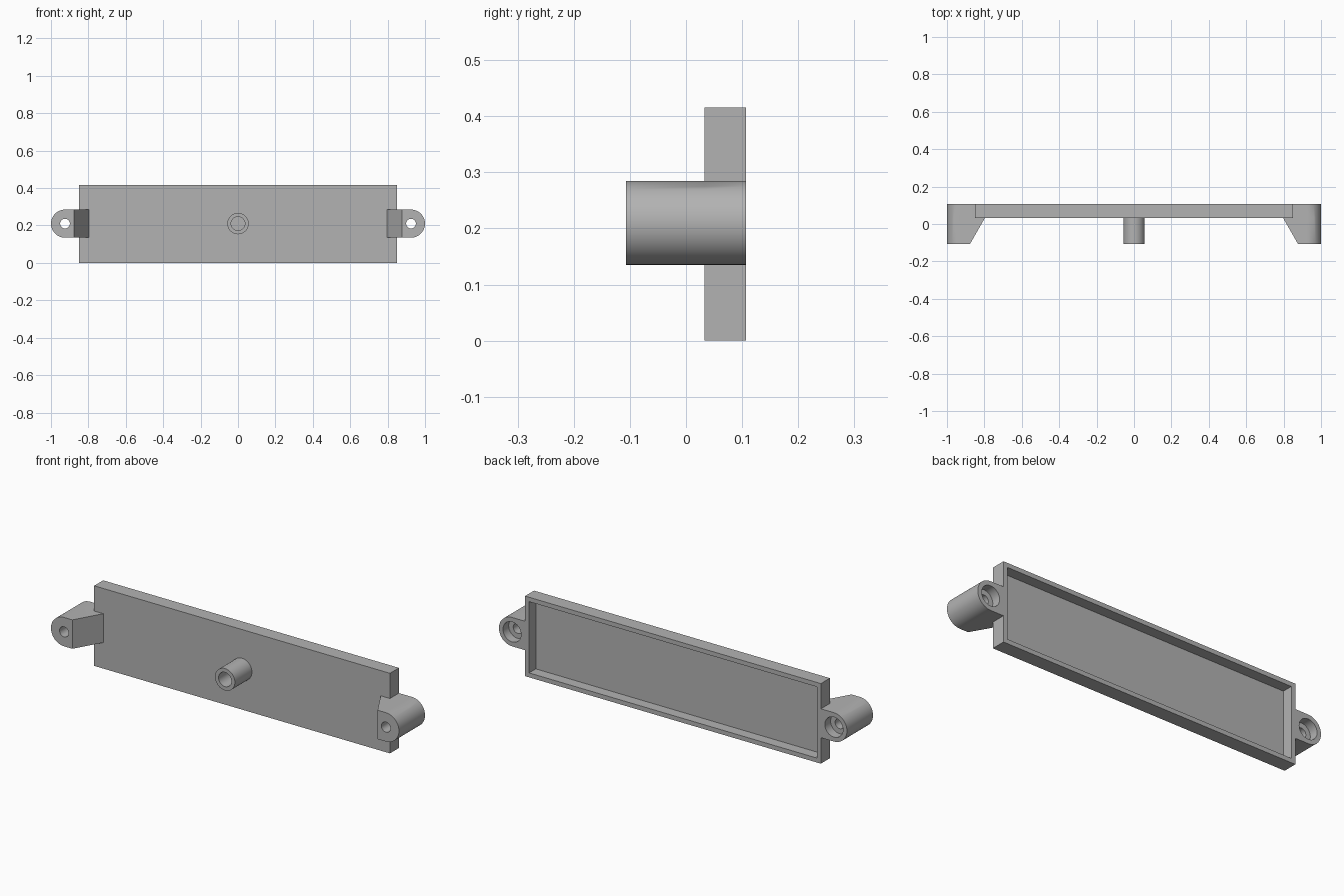
import bpy, bmesh
from math import sin, cos, pi, radians

cube = bpy.data.objects.get("Cube")
if cube:
    bpy.data.objects.remove(cube)

grey = bpy.data.materials.new("plain_grey")
grey.use_nodes = True
colour = (0.45, 0.45, 0.45, 1)
grey.diffuse_color = colour
grey.node_tree.nodes["Principled BSDF"].inputs["Base Color"].default_value = colour

MID_Z = 0.21
FRONT, FACE, BACK = -0.107, 0.033, 0.107
SIDES = 48
STEP = 2 * pi / SIDES


def loft(name, loops, ring=False, cap_start=False, cap_end=False):
    """Skin a list of loops with equal point counts, optionally closed into a ring."""
    bm = bmesh.new()
    rows = [[bm.verts.new(p) for p in loop] for loop in loops]
    n = len(rows[0])
    pairs = list(zip(rows, rows[1:])) + ([(rows[-1], rows[0])] if ring else [])
    for a, b in pairs:
        for i in range(n):
            j = (i + 1) % n
            bm.faces.new((a[i], a[j], b[j], b[i]))
    if cap_start:
        bm.faces.new(rows[0])
    if cap_end:
        bm.faces.new(rows[-1])
    bmesh.ops.recalc_face_normals(bm, faces=bm.faces)
    mesh = bpy.data.meshes.new(name)
    bm.to_mesh(mesh)
    bm.free()
    mesh.materials.append(grey)
    obj = bpy.data.objects.new(name, mesh)
    bpy.context.collection.objects.link(obj)
    bpy.ops.object.select_all(action='DESELECT')
    obj.select_set(True)
    bpy.context.view_layer.objects.active = obj
    bpy.ops.object.shade_smooth_by_angle(angle=radians(30))
    return obj


def rect(y, half_x, half_z):
    return [(sx * half_x, y, 0.208 + sz * half_z)
            for sx, sz in ((-1, -1), (1, -1), (1, 1), (-1, 1))]


def circle(y, r, x=0):
    return [(x + r * cos(i * STEP), y, MID_Z + r * sin(i * STEP)) for i in range(SIDES)]


def d_shape(y, r, x, inner, side):
    """Round on the outer side, square on the inner side."""
    pts = []
    for i in range(SIDES):
        c, s = cos(i * STEP), sin(i * STEP)
        if c > -0.001:
            pts.append((side * (x + r * c), y, MID_Z + r * s))
        else:
            pts.append((side * inner, y, MID_Z + r * s / cos(STEP)))
    return pts


# Shallow tray panel, open at the back
loft("tray_panel", [rect(FACE, 0.85, 0.208), rect(BACK, 0.85, 0.208),
                    rect(BACK, 0.827, 0.185), rect(0.052, 0.827, 0.185)],
     cap_start=True, cap_end=True)

# Hollow boss at the middle of the front
loft("centre_boss", [circle(FACE, 0.057), circle(FRONT, 0.057),
                     circle(FRONT, 0.037), circle(FACE, 0.037)])

# Mounting ears with a sloped web and a counterbored screw hole
EAR_X, EAR_R = 0.925, 0.075
for side, name in ((1, "left_ear"), (-1, "right_ear")):
    outer = [d_shape(y, EAR_R, EAR_X, inner, side) for y, inner in
             ((FRONT, 0.877), (FACE, 0.797), (FACE, 0.85), (BACK, 0.85))]
    bore = [[(side * x, y, z) for x, y, z in circle(y0, r, EAR_X)] for y0, r in
            ((BACK, 0.052), (0.06, 0.052), (0.06, 0.026), (FRONT, 0.026))]
    loft(name, outer + bore, ring=True)
